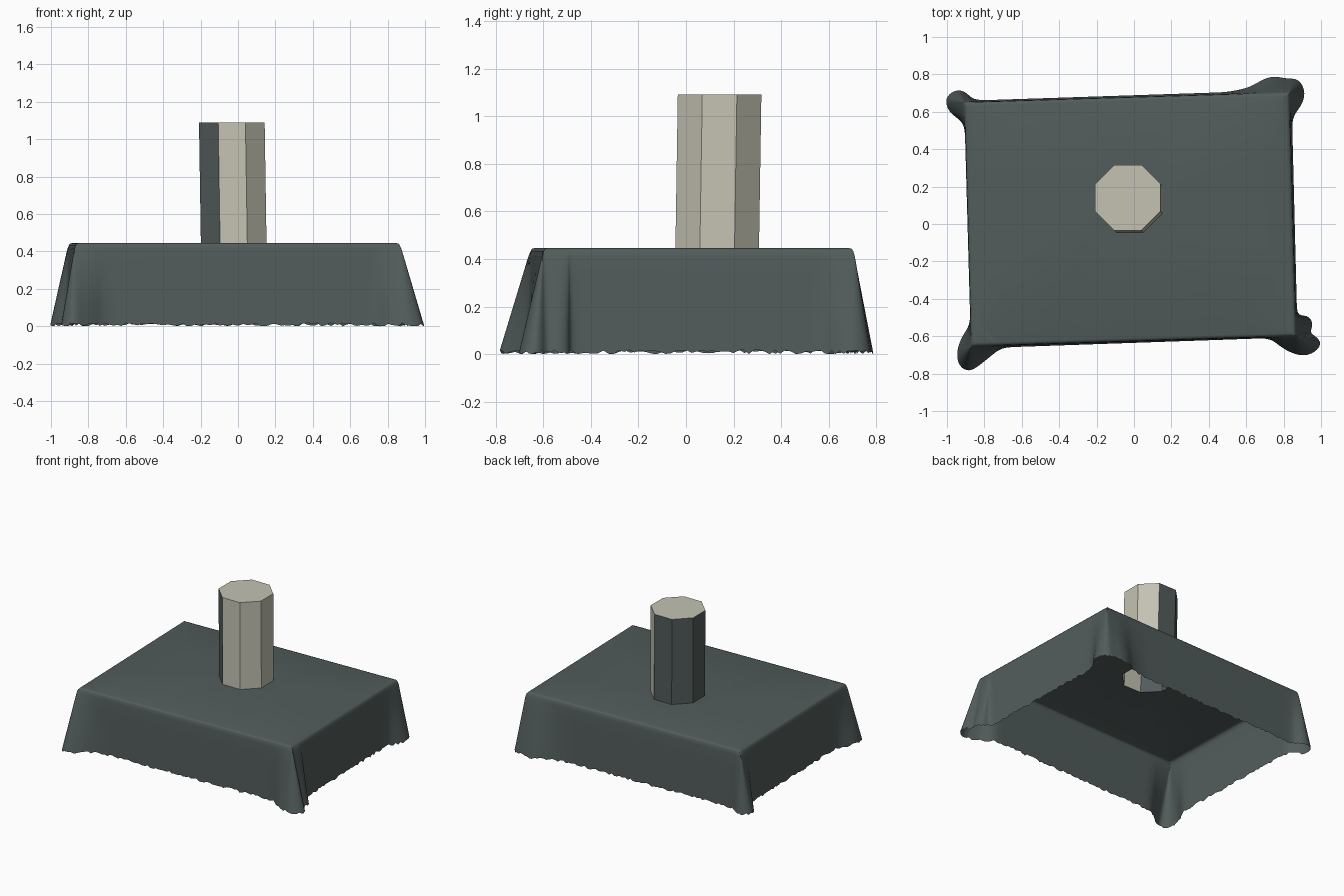
import bpy, bmesh, math, random
from mathutils import Vector
from mathutils.geometry import intersect_point_line

if "Cube" in bpy.data.objects:
    bpy.data.objects.remove(bpy.data.objects["Cube"])

random.seed(4)

def material(name, rgb):
    m = bpy.data.materials.new(name)
    m.diffuse_color = (*rgb, 1)
    m.use_nodes = True
    m.node_tree.nodes["Principled BSDF"].inputs["Base Color"].default_value = m.diffuse_color
    return m

slate = material("slate cloth", (0.085, 0.108, 0.106))
ivory = material("warm ivory", (0.55, 0.54, 0.45))

def finish(bm, name, mats, angle):
    bmesh.ops.recalc_face_normals(bm, faces=bm.faces)
    me = bpy.data.meshes.new(name)
    bm.to_mesh(me)
    bm.free()
    ob = bpy.data.objects.new(name, me)
    bpy.context.collection.objects.link(ob)
    for m in mats:
        me.materials.append(m)
    bpy.ops.object.select_all(action='DESELECT')
    ob.select_set(True)
    bpy.context.view_layer.objects.active = ob
    bpy.ops.object.shade_smooth_by_angle(angle=math.radians(angle))
    return ob

def octagon(cx, cy, r=0.19):
    return [Vector((cx + r * math.cos(math.radians(22.5 + 45 * i)),
                    cy + r * math.sin(math.radians(22.5 + 45 * i)))) for i in range(8)]

TOP_Z, COL_Z = 0.446, 1.09
base_oct, top_oct = octagon(-0.023, 0.131), octagon(-0.033, 0.141)

# Table-top outline, and the hem outline with its four corner folds
quad = [Vector(p) for p in ((-0.872, -0.655), (0.868, -0.60), (0.832, 0.705), (-0.908, 0.652))]
hem = [(-0.875, -0.54), (-0.92, -0.60), (-0.95, -0.68), (-0.94, -0.76), (-0.88, -0.795),
       (-0.80, -0.735), (-0.71, -0.66),
       (0.73, -0.61), (0.80, -0.67), (0.88, -0.705), (0.95, -0.70), (1.01, -0.645),
       (0.98, -0.60), (0.93, -0.585), (0.965, -0.54), (0.93, -0.48), (0.872, -0.50),
       (0.845, 0.57), (0.90, 0.64), (0.92, 0.70), (0.885, 0.78), (0.81, 0.775),
       (0.75, 0.795), (0.69, 0.775), (0.62, 0.73), (0.50, 0.705),
       (-0.80, 0.662), (-0.87, 0.665), (-0.90, 0.715), (-0.96, 0.72), (-1.015, 0.67),
       (-0.99, 0.595), (-0.94, 0.565), (-0.905, 0.53)]

# Subdivide the hem evenly and smooth it
pts = []
for i, p in enumerate(hem):
    a, b = Vector(p), Vector(hem[(i + 1) % len(hem)])
    n = max(1, math.ceil((b - a).length / 0.022))
    pts += [a.lerp(b, k / n) for k in range(n)]
for _ in range(5):
    pts = [(pts[i - 1] + 2 * pts[i] + pts[(i + 1) % len(pts)]) / 4 for i in range(len(pts))]

def nearest_on_quad(p):
    best = None
    for i in range(4):
        a, b = quad[i], quad[(i + 1) % 4]
        q, t = intersect_point_line(p, a, b)
        q = a.lerp(b, min(1, max(0, t)))
        if best is None or (q - p).length < (best - p).length:
            best = q
    return best

tops = [nearest_on_quad(p) for p in pts]

# Tablecloth: rounded rim, lofted skirt, flat top with an opening under the column
bm = bmesh.new()
rings = []
for scale, z in ((0.97, TOP_Z), (0.987, 0.443), (0.996, 0.434)):
    rings.append([bm.verts.new((t.x * scale, t.y * scale, z)) for t in tops])
low = [random.uniform(0.0, 0.018) for _ in pts]
for f in (0.06, 0.25, 0.5, 0.75, 1.0):
    ring = []
    for t, p, l in zip(tops, pts, low):
        q = t.lerp(p, f)
        ring.append(bm.verts.new((q.x, q.y, 0.434 + (l * f - 0.434 * f))))
    rings.append(ring)
N = len(pts)
for r0, r1 in zip(rings, rings[1:]):
    for i in range(N):
        j = (i + 1) % N
        bm.faces.new((r0[i], r1[i], r1[j], r0[j]))
bmesh.ops.remove_doubles(bm, verts=bm.verts, dist=0.0005)
rim = [e for e in bm.edges if e.is_boundary and all(v.co.z > TOP_Z - 0.001 for v in e.verts)]
hole = [bm.verts.new((p.x, p.y, TOP_Z)) for p in base_oct]
inner = [bm.edges.new((hole[i], hole[(i + 1) % 8])) for i in range(8)]
bmesh.ops.triangle_fill(bm, edges=rim + inner, use_beauty=True, normal=(0, 0, 1))
# clear any faces that fell inside the opening
c = Vector((-0.023, 0.131))
inside = [f for f in bm.faces if all(v in hole for v in f.verts)]
bmesh.ops.delete(bm, geom=inside, context='FACES_ONLY')
finish(bm, "tablecloth", [slate], 50)

# Column: eight-sided, open below, slate on the back-left half
bm = bmesh.new()
lo = [bm.verts.new((p.x, p.y, TOP_Z - 0.004)) for p in base_oct]
hi = [bm.verts.new((p.x, p.y, COL_Z)) for p in top_oct]
for i in range(8):
    f = bm.faces.new((lo[i], lo[(i + 1) % 8], hi[(i + 1) % 8], hi[i]))
    f.normal_update()
    f.material_index = 1 if f.normal.y - f.normal.x * 2 > 0.5 else 0
bm.faces.new(hi)
finish(bm, "column", [ivory, slate], 20)
